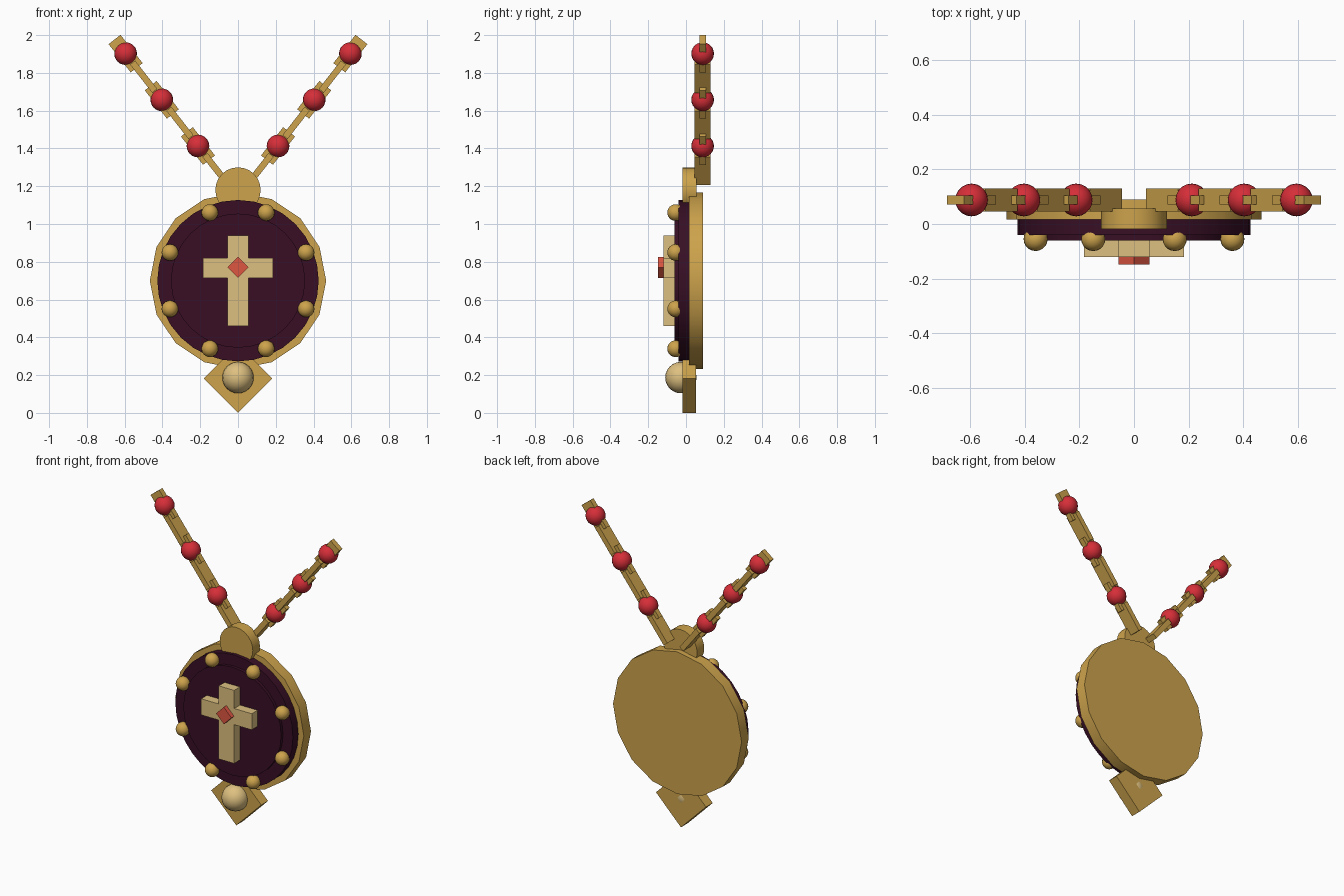
import bpy, math
from mathutils import Matrix, Vector

if "Cube" in bpy.data.objects:
    bpy.data.objects.remove(bpy.data.objects["Cube"])


def material(name, rgb):
    m = bpy.data.materials.new(name)
    lin = [((c / 255 + 0.055) / 1.055) ** 2.4 if c > 10 else c / 255 / 12.92 for c in rgb]
    m.diffuse_color = (*lin, 1)
    m.use_nodes = True
    m.node_tree.nodes["Principled BSDF"].inputs["Base Color"].default_value = m.diffuse_color
    return m


GOLD = material("gold", (205, 163, 76))
PALE = material("pale_gold", (222, 192, 128))
ENAMEL = material("dark_plum_enamel", (56, 15, 37))
RUBY = material("ruby_red", (214, 46, 56))
GEM = material("coral_red", (222, 86, 66))


def finish(name, mat, smooth=False):
    o = bpy.context.object
    o.name = name
    o.data.materials.append(mat)
    if smooth:
        bpy.ops.object.shade_smooth_by_angle(angle=math.radians(35))
    return o


def disc(name, mat, radius, z, y0, y1, sides):
    """Cylinder lying along y, with a corner on the x axis."""
    bpy.ops.mesh.primitive_cylinder_add(vertices=sides, radius=radius, depth=y1 - y0,
                                        location=(0, (y0 + y1) / 2, z),
                                        rotation=(math.pi / 2, 0, 0))
    return finish(name, mat, True)


def box(name, mat, centre, size, tilt=0):
    """Box of full size, turned about the y axis."""
    bpy.ops.mesh.primitive_cube_add(size=1)
    o = finish(name, mat)
    o.data.transform(Matrix.Diagonal((*size, 1)))
    o.rotation_euler = (0, tilt, 0)
    o.location = centre
    return o


def ball(name, mat, centre, radius):
    bpy.ops.mesh.primitive_uv_sphere_add(segments=20, ring_count=12, radius=radius, location=centre)
    return finish(name, mat, True)


# Medallion: gold backing, enamel plate and raised enamel centre
CZ = 0.70
disc("backing_disc", GOLD, 0.467, CZ, 0.016, 0.09, 16)
disc("enamel_plate", ENAMEL, 0.427, CZ, -0.04, 0.03, 32)
disc("enamel_centre", ENAMEL, 0.355, CZ, -0.06, -0.03, 32)

# Ring of gold studs
for i in range(8):
    a = math.radians(22.5 + 45 * i)
    ball("rim_stud", GOLD, (0.39 * math.cos(a), -0.055, CZ + 0.39 * math.sin(a)), 0.044)

# Cross with a square gem set on its corner
box("cross_upright", PALE, (0, -0.087, 0.70), (0.112, 0.066, 0.48))
box("cross_arm", PALE, (0, -0.087, 0.768), (0.368, 0.066, 0.106))
box("cross_gem", GEM, (0, -0.127, 0.77), (0.079, 0.041, 0.079), math.pi / 4)

# Bail above and drop below
disc("bail", GOLD, 0.12, 1.18, -0.018, 0.056, 24)
box("drop_plate", GOLD, (0, 0.017, 0.182), (0.257, 0.07, 0.257), math.pi / 4)
ball("drop_pearl", PALE, (0, -0.027, 0.187), 0.083)

# Two chain strands: links alternate edge-on and flat, with a bead on each flat link
START = Vector((0.212, 0.088, 1.413))
STEP = Vector((0.1915, 0, 0.2445))
TILT = math.atan2(STEP.x, STEP.z)
for side in (-1, 1):
    for i in range(3):
        flat = START + STEP * i
        edge = flat - STEP / 2
        flat.x *= side
        edge.x *= side
        box("edge_link", GOLD, edge, (0.034, 0.084, 0.19), side * TILT)
        box("flat_link", GOLD, flat, (0.08, 0.034, 0.19), side * TILT)
        ball("chain_bead", RUBY, flat, 0.06)
